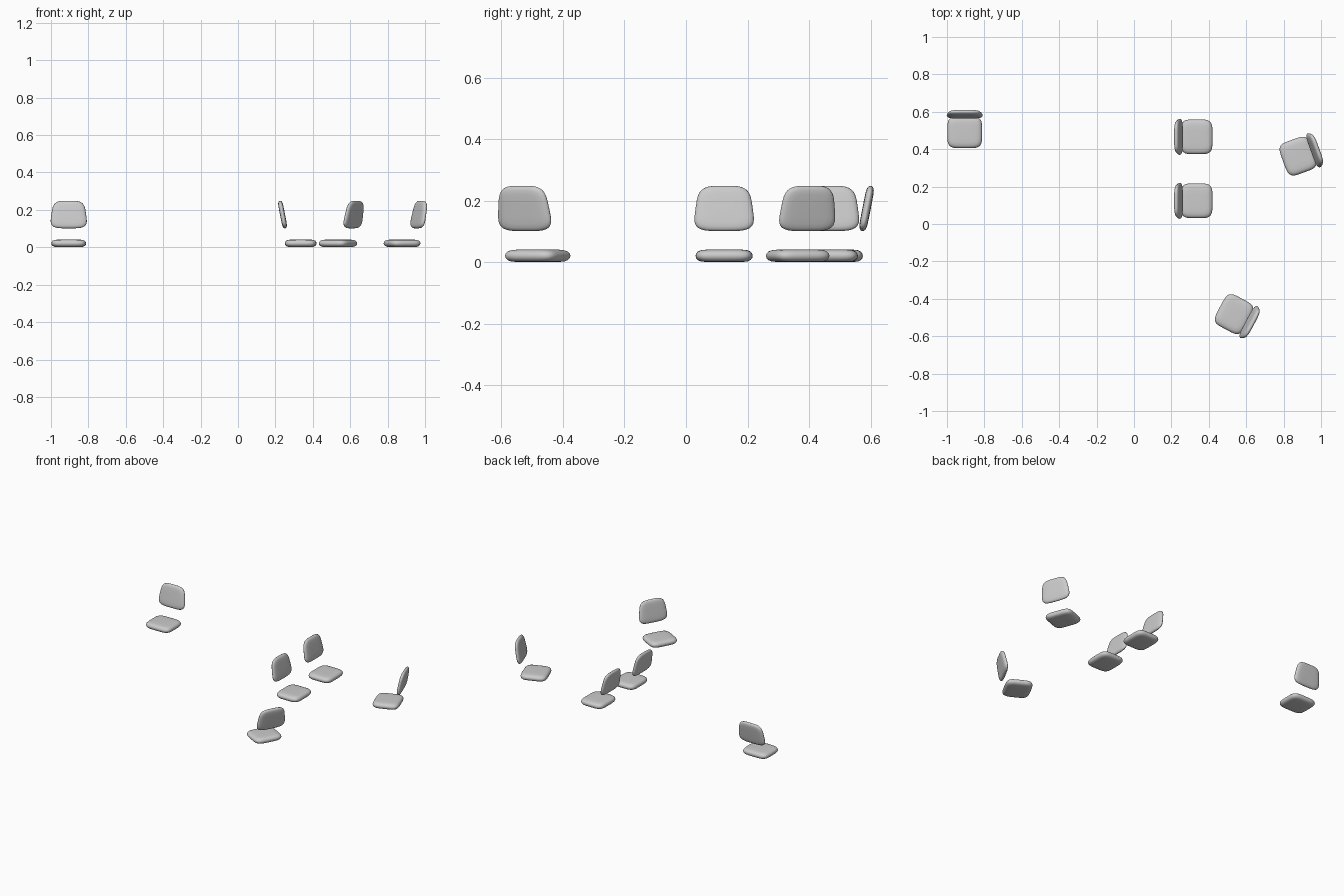
import bpy, bmesh, math
from mathutils import Vector, Matrix

if "Cube" in bpy.data.objects:
    bpy.data.objects.remove(bpy.data.objects["Cube"])

N = 48
# ring scale and height (fraction of half thickness), bottom to top of a cushion
LAYERS = [(0.35, -1), (0.65, -0.97), (0.82, -0.88), (0.92, -0.68), (0.98, -0.36), (1, 0),
          (0.98, 0.36), (0.92, 0.68), (0.82, 0.88), (0.65, 0.97), (0.35, 1)]


def spow(c, e):
    return math.copysign(abs(c) ** e, c)


def pad(name, hx, hy, ht, n, taper, matrix):
    """Pillow-like cushion with a rounded-square outline and soft rim."""
    bm = bmesh.new()
    rings = []
    for s, h in LAYERS:
        ring = []
        for i in range(N):
            a = 2 * math.pi * i / N
            u, v = spow(math.cos(a), 2 / n), spow(math.sin(a), 2 / n)
            # equal inset of the rim on both axes
            p = Vector((u * (1 - taper * v) * hx * s, v * hy * s, h * ht))
            ring.append(bm.verts.new(p))
        rings.append(ring)
    for a, b in zip(rings, rings[1:]):
        for i in range(N):
            j = (i + 1) % N
            bm.faces.new((a[i], a[j], b[j], b[i]))
    bm.faces.new(rings[0][::-1])
    bm.faces.new(rings[-1])
    bm.transform(matrix)
    bmesh.ops.recalc_face_normals(bm, faces=bm.faces)
    for f in bm.faces:
        f.smooth = True
    me = bpy.data.meshes.new(name)
    bm.to_mesh(me)
    bm.free()
    ob = bpy.data.objects.new(name, me)
    bpy.context.collection.objects.link(ob)


# chair positions: seat centre x, y and turn (degrees, 0 = facing the front)
CHAIRS = [(-0.905, 0.49, 0), (0.335, 0.466, 90), (0.335, 0.124, 90),
          (0.877, 0.363, -70), (0.535, -0.482, -118)]

for k, (x, y, turn) in enumerate(CHAIRS, 1):
    place = Matrix.Translation((x, y, 0)) @ Matrix.Rotation(math.radians(turn), 4, 'Z')
    # seat cushion
    pad(f"seat_{k}", 0.093, 0.085, 0.0205, 4.5, 0.0,
        place @ Matrix.Translation((0, 0, 0.021)))
    # backrest cushion, leaning back
    pad(f"backrest_{k}", 0.093, 0.075, 0.0135, 4, 0.11,
        place @ Matrix.Translation((0, 0.097, 0.175)) @ Matrix.Rotation(math.radians(79), 4, 'X'))
